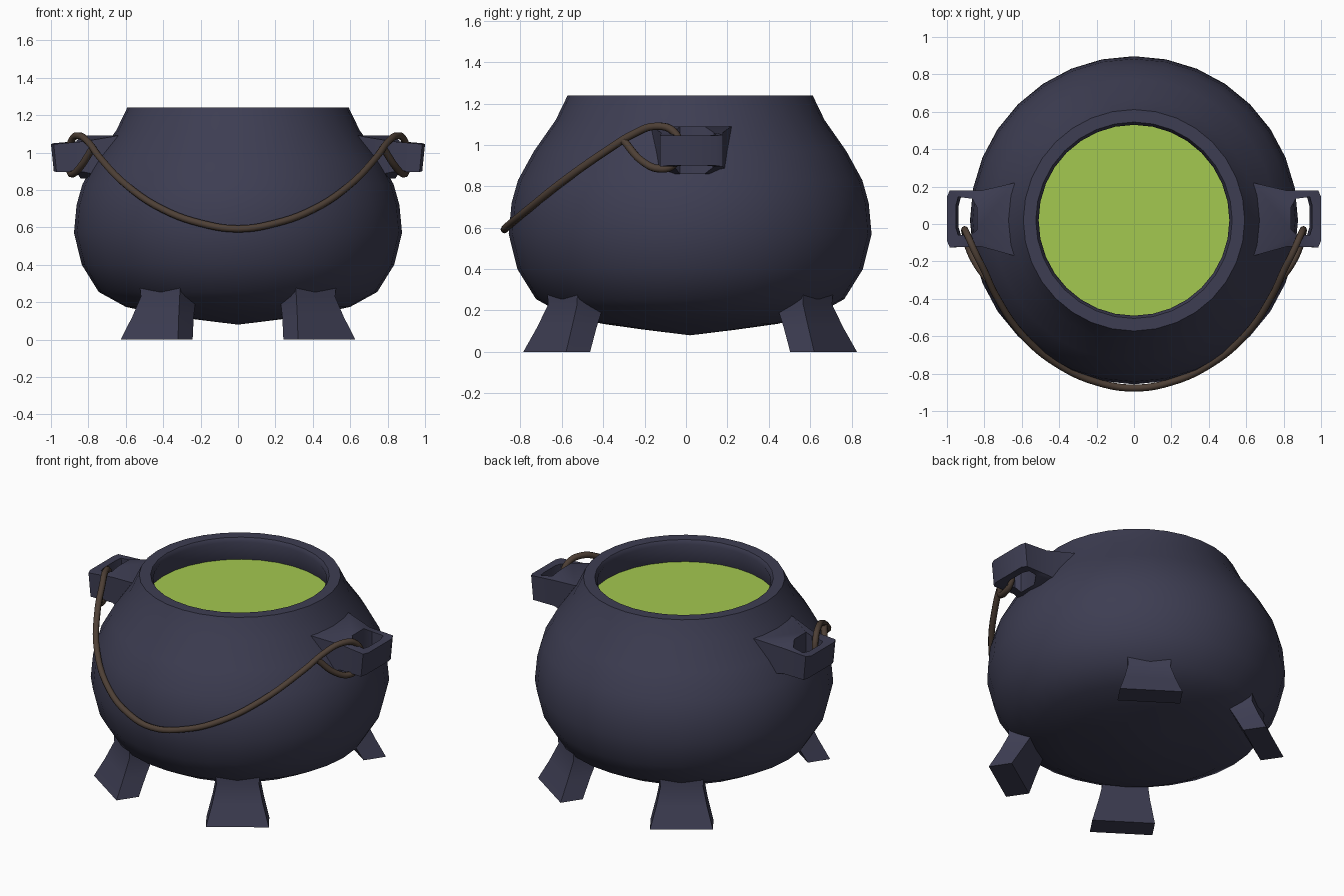
import bpy, bmesh, math
from mathutils import Vector

if "Cube" in bpy.data.objects:
    bpy.data.objects.remove(bpy.data.objects["Cube"])

CY = 0.02      # pot axis in y
SIDES = 32


def material(name, rgb):
    m = bpy.data.materials.new(name)
    m.diffuse_color = (*rgb, 1)
    m.use_nodes = True
    m.node_tree.nodes["Principled BSDF"].inputs["Base Color"].default_value = m.diffuse_color
    return m


IRON = material("dark_iron", (0.047, 0.047, 0.085))
BREW = material("green_brew", (0.37, 0.58, 0.08))
WIRE = material("brown_wire", (0.075, 0.05, 0.036))


def finish(name, bm, mat, angle=40):
    bmesh.ops.recalc_face_normals(bm, faces=bm.faces)
    me = bpy.data.meshes.new(name)
    bm.to_mesh(me)
    bm.free()
    me.materials.append(mat)
    ob = bpy.data.objects.new(name, me)
    bpy.context.collection.objects.link(ob)
    bpy.ops.object.select_all(action='DESELECT')
    ob.select_set(True)
    bpy.context.view_layer.objects.active = ob
    bpy.ops.object.shade_smooth_by_angle(angle=math.radians(angle))
    return ob


def mirror(ob, x=True, y=False, centre=None):
    mod = ob.modifiers.new("mirror", 'MIRROR')
    mod.use_axis = (x, y, False)
    mod.use_mirror_merge = False
    mod.mirror_object = centre


def bridge(bm, rings, loop=False):
    n = len(rings[0])
    pairs = list(zip(rings, rings[1:])) + ([(rings[-1], rings[0])] if loop else [])
    for a, b in pairs:
        for i in range(n):
            j = (i + 1) % n
            bm.faces.new((a[i], a[j], b[j], b[i]))


# Pot body: lathed profile from underside, over the rim, down the inner wall
profile = [(0.22, 0.107), (0.42, 0.135), (0.6, 0.175), (0.745, 0.255), (0.835, 0.4),
           (0.877, 0.57), (0.863, 0.72), (0.832, 0.83), (0.755, 0.97), (0.65, 1.12),
           (0.592, 1.24), (0.525, 1.24), (0.51, 1.215), (0.56, 1.06)]
bm = bmesh.new()
rings = [[bm.verts.new((r * math.cos(2 * math.pi * i / SIDES),
                        CY + r * math.sin(2 * math.pi * i / SIDES), z))
          for i in range(SIDES)] for r, z in profile]
bridge(bm, rings)
tip = bm.verts.new((0, CY, 0.08))
for i in range(SIDES):
    bm.faces.new((tip, rings[0][(i + 1) % SIDES], rings[0][i]))
pot = finish("pot_body", bm, IRON, 50)

# Liquid surface
bm = bmesh.new()
bmesh.ops.create_circle(bm, cap_ends=True, segments=SIDES, radius=0.55)
bmesh.ops.translate(bm, verts=bm.verts, vec=(0, CY, 1.085))
finish("liquid", bm, BREW)

# Legs: splayed tapering block, mirrored to four corners about the pot axis
centre = bpy.data.objects.new("mirror_centre", None)
centre.location = (0, CY, 0)
centre.hide_render = True
bpy.context.collection.objects.link(centre)

out = Vector((math.cos(math.radians(-56)), math.sin(math.radians(-56)), 0))
side = Vector((-out.y, out.x, 0))
bm = bmesh.new()
rings = []
for z, r, depth, width in [(0, 0.778, 0.07, 0.185), (0.12, 0.718, 0.072, 0.15),
                           (0.23, 0.665, 0.078, 0.125), (0.40, 0.63, 0.12, 0.14)]:
    mid = Vector((0, CY, z)) + out * r
    rings.append([bm.verts.new(mid + out * depth * a + side * width * b)
                  for a, b in ((-1, -1), (1, -1), (1, 1), (-1, 1))])
bridge(bm, rings)
bm.faces.new(rings[0])
bm.faces.new(rings[-1])
leg = finish("leg", bm, IRON)
mirror(leg, True, True, centre)

# Side handles: blocky ring lying flat, (outer xy, inner xy, bottom z, top z)
sections = [((0.64, -0.17), (0.84, -0.03), 0.86, 1.09),
            ((0.82, -0.12), (0.865, -0.055), 0.895, 1.06),
            ((0.985, -0.125), (0.94, -0.06), 0.895, 1.045),
            ((1.0, -0.09), (0.952, -0.02), 0.90, 1.045),
            ((1.0, 0.145), (0.952, 0.10), 0.90, 1.045),
            ((0.985, 0.18), (0.94, 0.145), 0.895, 1.05),
            ((0.82, 0.178), (0.865, 0.135), 0.895, 1.06),
            ((0.64, 0.22), (0.84, 0.09), 0.86, 1.09)]
bm = bmesh.new()
rings = []
for (ox, oy), (ix, iy), lo, hi in sections:
    slant = 0.015 if ox > 0.9 else 0
    rings.append([bm.verts.new(p) for p in ((ox - slant, oy, lo), (ox, oy, hi),
                                            (ix, iy, hi), (ix - slant, iy, lo))])
bridge(bm, rings, loop=True)
handle = finish("side_handle", bm, IRON)
mirror(handle)

# Wire bail: hangs over the front, each end hooked around a handle arm
half = [(0, -0.877, 0.592), (0.2, -0.845, 0.622), (0.4, -0.755, 0.695),
        (0.59, -0.6, 0.82), (0.74, -0.38, 0.975), (0.80, -0.25, 1.055),
        (0.85, -0.15, 1.09), (0.89, -0.06, 1.065), (0.905, -0.03, 0.98),
        (0.90, -0.06, 0.905), (0.885, -0.125, 0.885), (0.845, -0.21, 0.92),
        (0.78, -0.3, 1.02)]
path = [(-x, y, z) for x, y, z in reversed(half[1:])] + half
cu = bpy.data.curves.new("wire_bail", 'CURVE')
cu.dimensions = '3D'
cu.bevel_depth = 0.019
cu.bevel_resolution = 2
cu.resolution_u = 5
cu.use_fill_caps = True
sp = cu.splines.new('BEZIER')
sp.bezier_points.add(len(path) - 1)
for bp, co in zip(sp.bezier_points, path):
    bp.co = co
    bp.handle_left_type = bp.handle_right_type = 'AUTO'
cu.materials.append(WIRE)
bpy.context.collection.objects.link(bpy.data.objects.new("wire_bail", cu))
